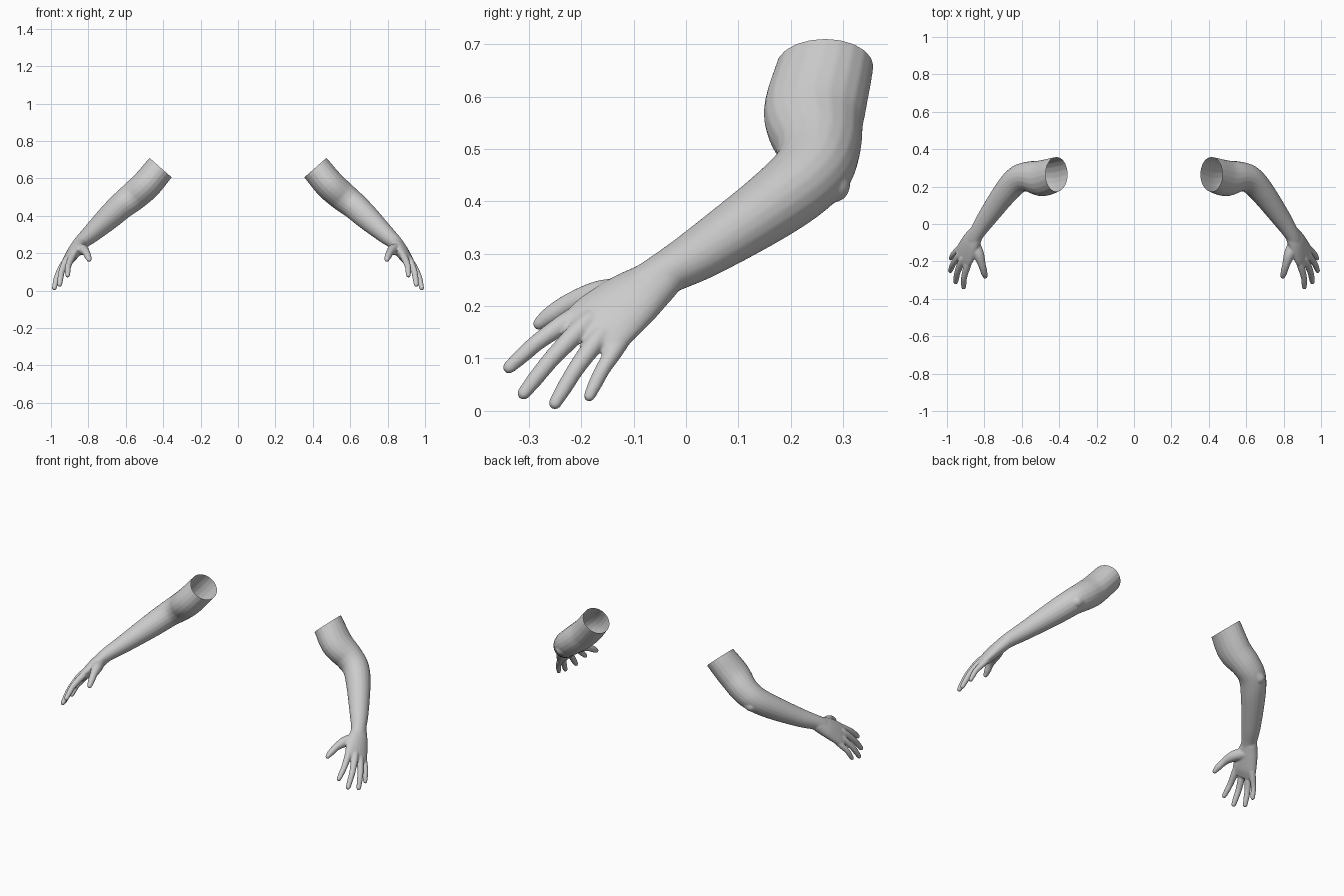
import bpy, bmesh, math
from mathutils import Vector

if "Cube" in bpy.data.objects:
    bpy.data.objects.remove(bpy.data.objects["Cube"])

ACROSS = Vector((.41, .79, -.46))    # index side to little-finger side
DORSAL = Vector((.78, -.05, .62))    # out of the back of the hand
bm = bmesh.new()


def catmull(a, b, c, d, t):
    return [.5 * (2*q + (r - p)*t + (2*p - 5*q + 4*r - s)*t*t + (3*q - p - 3*r + s)*t**3)
            for p, q, r, s in zip(a, b, c, d)]


def tube(stations, hint, sides=20, steps=6):
    """Round-ended loft through (x, y, z, half width along hint, half thickness)."""
    n = len(stations)
    pts = []
    for i in range(n - 1):
        a, d = stations[max(i - 1, 0)], stations[min(i + 2, n - 1)]
        pts += [catmull(a, stations[i], stations[i + 1], d, k / steps) for k in range(steps)]
    pts.append(list(stations[-1]))
    pos = [Vector(p[:3]) for p in pts]
    m = len(pts)
    rings = []
    for i in range(m):
        t = (pos[min(i + 1, m - 1)] - pos[max(i - 1, 0)]).normalized()
        rings.append((pos[i], t, pts[i][3], pts[i][4]))

    def cap(ring, sign):
        c, t, w, h = ring
        out = []
        for a in (25, 50, 70, 85):
            a = math.radians(a)
            out.append((c + t * sign * h * math.sin(a), t, w * math.cos(a), h * math.cos(a)))
        return out
    rings = cap(rings[0], -1)[::-1] + rings + cap(rings[-1], 1)
    loops = []
    for c, t, w, h in rings:
        v = (hint - t * hint.dot(t)).normalized()
        u = t.cross(v)
        loops.append([bm.verts.new(c + v * w * math.cos(k * math.tau / sides)
                                   + u * h * math.sin(k * math.tau / sides)) for k in range(sides)])
    for p, q in zip(loops, loops[1:]):
        for k in range(sides):
            j = (k + 1) % sides
            bm.faces.new((p[k], p[j], q[j], q[k]))
    bm.faces.new(loops[0])
    bm.faces.new(loops[-1])


# upper arm and forearm
tube([(.36, .27, .72, .091, .078), (.414, .266, .658, .092, .079), (.49, .245, .567, .097, .081),
      (.565, .253, .5, .081, .078), (.625, .235, .452, .074, .072), (.69, .165, .392, .066, .066),
      (.785, .035, .305, .053, .05), (.835, -.04, .262, .043, .04), (.86, -.08, .235, .045, .035)],
     Vector((0, 1, 0)))
# elbow bone
tube([(.57, .275, .475, .045, .045), (.632, .281, .43, .033, .033)], Vector((0, 1, 0)))
# palm
tube([(.845, -.05, .25, .045, .036), (.872, -.10, .215, .062, .036),
      (.9, -.155, .172, .072, .03), (.918, -.183, .148, .069, .021)], ACROSS)

# fingers: base, tip, base radius
for base, tip, r in [((.895, -.235, .165), (.912, -.345, .077), .019),
                     ((.925, -.21, .148), (.955, -.316, .026), .0195),
                     ((.94, -.175, .128), (.985, -.255, .007), .019),
                     ((.942, -.138, .112), (.983, -.189, .02), .017)]:
    b, e = Vector(base), Vector(tip)
    d = (e - b).normalized()
    e -= d * .009
    line = [(b - d * .04 - DORSAL * .008, r), (b, r), (b.lerp(e, .45) + DORSAL * .007, r * .86),
            (b.lerp(e, .75) + DORSAL * .004, r * .8), (e, r * .66)]
    tube([(*p, q, q) for p, q in line], ACROSS)

# thumb
tube([(*p, q, q) for p, q in [((.862, -.095, .22), .034), ((.832, -.16, .22), .03),
                              ((.814, -.215, .207), .021), ((.802, -.257, .183), .018),
                              ((.796, -.28, .166), .013)]], ACROSS)

bmesh.ops.recalc_face_normals(bm, faces=bm.faces)
mesh = bpy.data.meshes.new("arms")
bm.to_mesh(mesh)
bm.free()
arms = bpy.data.objects.new("arms", mesh)
bpy.context.collection.objects.link(arms)

# fuse the parts into one smooth skin
remesh = arms.modifiers.new("fuse", 'REMESH')
remesh.mode = 'VOXEL'
remesh.voxel_size = .004
smooth = arms.modifiers.new("soften", 'SMOOTH')
smooth.factor = .5
smooth.iterations = 8
deps = bpy.context.evaluated_depsgraph_get()
fused = bpy.data.meshes.new_from_object(arms.evaluated_get(deps))
arms.modifiers.clear()

# cut the upper end open
bm = bmesh.new()
bm.from_mesh(fused)
bmesh.ops.bisect_plane(bm, geom=bm.verts[:] + bm.edges[:] + bm.faces[:],
                       plane_co=(.414, .266, .658), plane_no=(-.66, 0, .75), clear_outer=True)
for f in bm.faces:
    f.smooth = True
bm.to_mesh(fused)
bm.free()
arms.data = fused

# second arm
mirror = arms.modifiers.new("mirror", 'MIRROR')
mirror.use_mirror_merge = False
